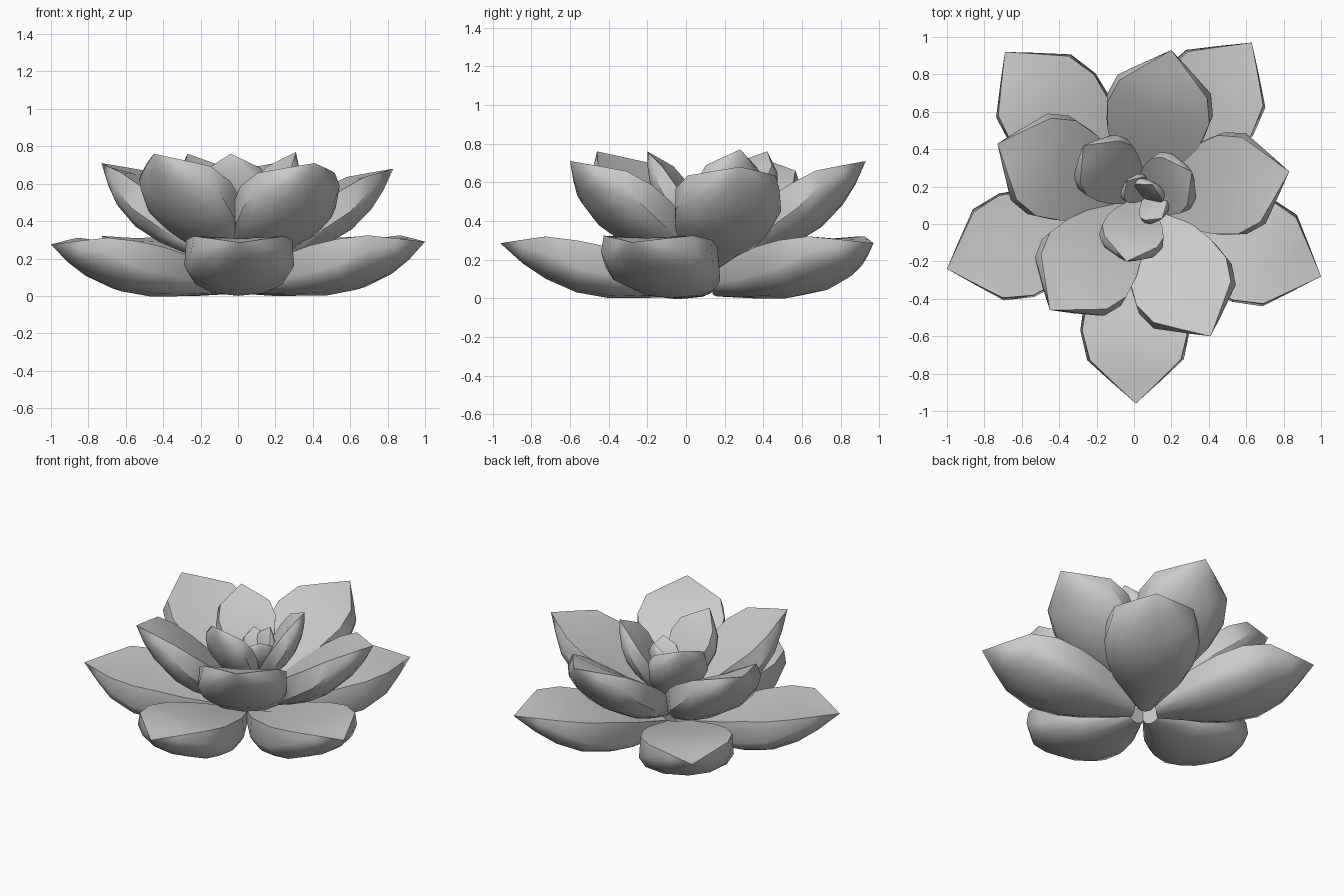
import bpy, bmesh, math
from mathutils import Vector, Matrix

if "Cube" in bpy.data.objects:
    bpy.data.objects.remove(bpy.data.objects["Cube"])

# Petal stations: radius, top half-width, top z, lower-edge half-width, lower-edge z, keel z
STATIONS = [
    (0.08, 0.06, 0.13, 0.065, 0.08, 0.01),
    (0.35, 0.205, 0.22, 0.215, 0.09, 0.00),
    (0.50, 0.255, 0.265, 0.27, 0.12, 0.00),
    (0.67, 0.285, 0.30, 0.295, 0.16, 0.03),
    (0.83, 0.245, 0.32, 0.26, 0.235, 0.10),
    (0.95, 0.122, 0.303, 0.13, 0.262, 0.18),
]
PIVOT_Z = 0.05
TIP = Vector((1.066, 0, 0.285 - PIVOT_Z))


def ring(r, wu, zu, wl, zl, zk):
    """Closed cross-section: flat top, narrow rim, rounded belly."""
    right = [(wu, zu), (wl, zl), (wl * 0.86, zk + (zl - zk) * 0.5), (wl * 0.5, zk + (zl - zk) * 0.12)]
    left = [(-w, z) for w, z in reversed(right)]
    pts = [(0, zu - 0.012)] + right + [(0, zk)] + left
    return [Vector((r, w, z - PIVOT_Z)) for w, z in pts]


def petal(name, base, tip, wide=1.0):
    base, tip = Vector(base), Vector(tip)
    d = tip - base
    yaw = math.atan2(d.y, d.x)
    pitch = math.atan2(d.z, math.hypot(d.x, d.y)) - math.atan2(TIP.z, TIP.x)
    s = d.length / TIP.length
    m = (Matrix.Translation(base) @ Matrix.Rotation(yaw, 4, 'Z') @ Matrix.Rotation(-pitch, 4, 'Y')
         @ Matrix.Diagonal((s, s * wide, s, 1)))
    bm = bmesh.new()
    rings = [[bm.verts.new(m @ p) for p in ring(*st)] for st in STATIONS]
    n = len(rings[0])
    for a, b in zip(rings, rings[1:]):
        for i in range(n):
            j = (i + 1) % n
            bm.faces.new((a[i], a[j], b[j], b[i]))
    point = bm.verts.new(m @ TIP)
    for i in range(n):
        bm.faces.new((rings[-1][i], rings[-1][(i + 1) % n], point))
    bm.faces.new(rings[0])
    bmesh.ops.recalc_face_normals(bm, faces=bm.faces)
    mesh = bpy.data.meshes.new(name)
    bm.to_mesh(mesh)
    bm.free()
    ob = bpy.data.objects.new(name, mesh)
    bpy.context.collection.objects.link(ob)
    bpy.ops.object.select_all(action='DESELECT')
    ob.select_set(True)
    bpy.context.view_layer.objects.active = ob
    bpy.ops.object.shade_smooth_by_angle(angle=math.radians(38))


# Layers: name, shared base point, width factor, petal tips
LAYERS = [
    ("outer_petal", (0, 0.10, 0.05), 1.0,
     [(0.01, -0.96, 0.285), (1.0, -0.28, 0.29), (0.63, 0.97, 0.285),
      (-0.69, 0.92, 0.285), (-1.0, -0.24, 0.275)]),
    ("middle_petal", (0.03, 0.11, 0.15), 1.06,
     [(0.20, 0.93, 0.71), (0.83, 0.28, 0.68), (0.41, -0.60, 0.71),
      (-0.45, -0.46, 0.76), (-0.73, 0.43, 0.71)]),
    ("inner_petal", (0.03, 0.13, 0.25), 1.05,
     [(-0.27, 0.42, 0.76), (0.31, 0.28, 0.77), (-0.04, -0.20, 0.76)]),
    ("core_petal", (0.06, 0.14, 0.34), 1.1,
     [(0.10, 0.21, 0.64), (-0.04, 0.23, 0.60), (0.15, 0.03, 0.61)]),
]
for name, base, wide, tips in LAYERS:
    for k, t in enumerate(tips):
        petal(f"{name}_{k + 1}", base, t, wide)
